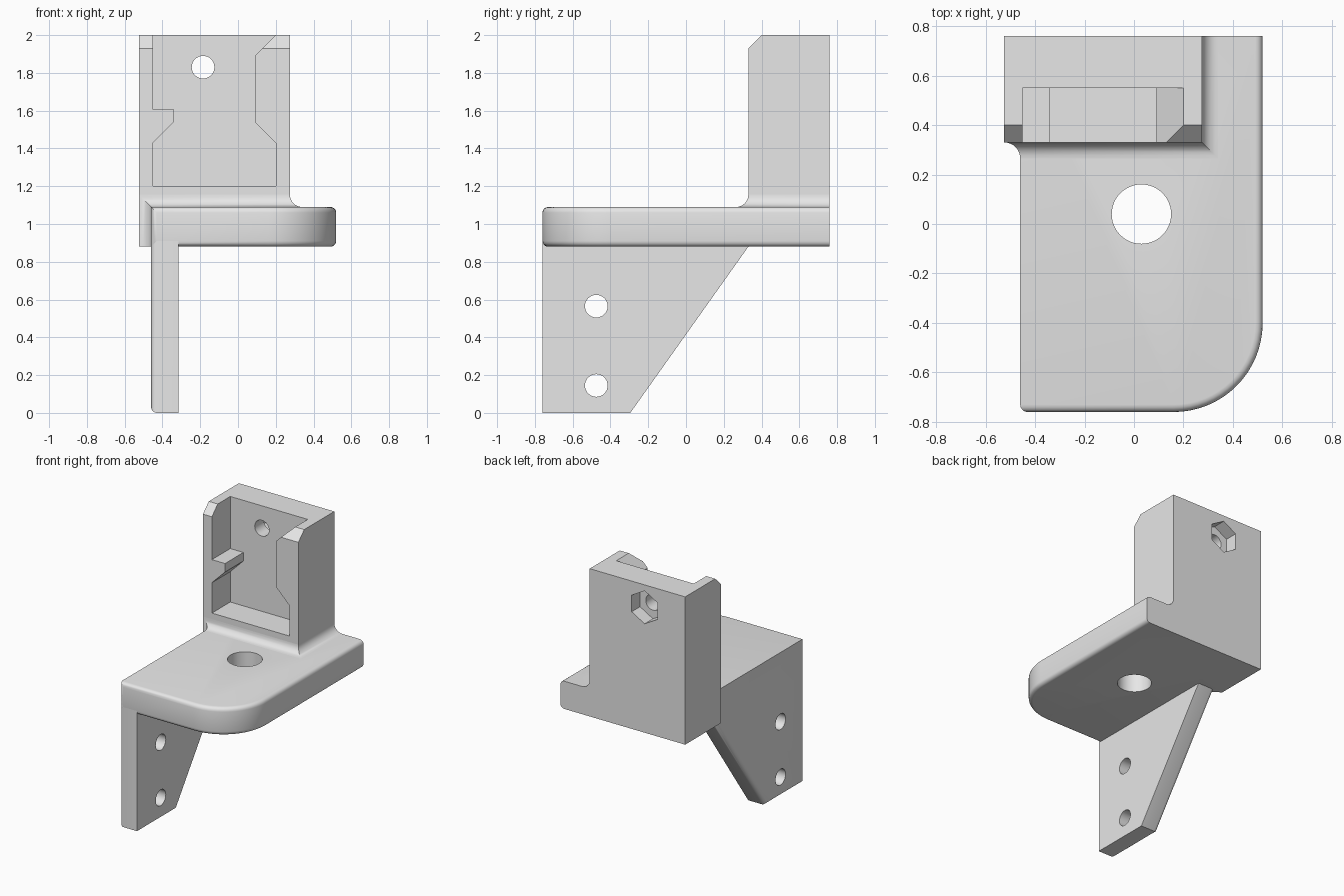
import bpy, bmesh
from math import sin, cos, pi, radians
from mathutils import Vector

if "Cube" in bpy.data.objects:
    bpy.data.objects.remove(bpy.data.objects["Cube"], do_unlink=True)

GREY = (0.8, 0.8, 0.8, 1.0)
mat = bpy.data.materials.new("plain_grey")
mat.use_nodes = True
mat.diffuse_color = GREY
mat.node_tree.nodes["Principled BSDF"].inputs["Base Color"].default_value = GREY

# Shared dimensions
LEFT, RIGHT, FRONT, BACK = -0.46, 0.52, -0.76, 0.76
BASE, DECK, TOP = 0.88, 1.09, 2.0
TOWER_L, TOWER_R, TOWER_F = -0.525, 0.275, 0.33
ROUND = 0.03


def make_object(name, bm):
    bmesh.ops.recalc_face_normals(bm, faces=bm.faces)
    mesh = bpy.data.meshes.new(name)
    bm.to_mesh(mesh)
    bm.free()
    mesh.materials.append(mat)
    obj = bpy.data.objects.new(name, mesh)
    bpy.context.collection.objects.link(obj)
    return obj


def arc(cx, cy, r, start, end, steps):
    angles = [radians(start + (end - start) * i / steps) for i in range(steps + 1)]
    return [(cx + r * cos(a), cy + r * sin(a)) for a in angles]


def prism(name, profile, axis, lo, hi, round_rule=None):
    """Extrude a profile along an axis; round the edges chosen by round_rule."""
    place = {"x": lambda p, d: (d, p[0], p[1]),
             "y": lambda p, d: (p[0], d, p[1]),
             "z": lambda p, d: (p[0], p[1], d)}[axis]
    bm = bmesh.new()
    a = [bm.verts.new(place(p, lo)) for p in profile]
    b = [bm.verts.new(place(p, hi)) for p in profile]
    bm.faces.new(a)
    bm.faces.new(b)
    for i in range(len(a)):
        j = (i + 1) % len(a)
        bm.faces.new((a[i], a[j], b[j], b[i]))
    bmesh.ops.recalc_face_normals(bm, faces=bm.faces)
    if round_rule:
        edges = [e for e in bm.edges if round_rule(e.verts[0].co, e.verts[1].co)]
        bmesh.ops.bevel(bm, geom=edges, offset=ROUND, offset_type='OFFSET',
                        segments=4, profile=0.5, affect='EDGES')
    return make_object(name, bm)


def cut(obj, cutter):
    mod = obj.modifiers.new("cut", 'BOOLEAN')
    mod.operation = 'DIFFERENCE'
    mod.solver = 'EXACT'
    mod.object = cutter
    bpy.context.view_layer.objects.active = obj
    bpy.ops.object.modifier_apply(modifier=mod.name)
    bpy.data.objects.remove(cutter, do_unlink=True)


def drill(obj, u, v, r, axis, lo, hi, sides=32, turn=0):
    ring = arc(u, v, r, turn, turn + 360, sides)[:-1]
    cut(obj, prism("drill", ring, axis, lo, hi))


# Deck plate: large rounded corner, softened rim on front and right
def plate_rim(p, q):
    mid = (p + q) / 2
    if abs(p.z - q.z) > 0.01:
        return mid.x < LEFT + 0.01 and mid.y < 0
    return mid.x > LEFT + 0.01 and mid.y < BACK - 0.01


CORNER = 0.36
outline = [(LEFT, BACK), (LEFT, FRONT)]
outline += arc(RIGHT - CORNER, FRONT + CORNER, CORNER, -90, 0, 16)
outline += [(RIGHT, BACK)]
plate = prism("deck_plate", outline, "z", BASE, DECK, plate_rim)
drill(plate, 0.03, 0.04, 0.12, "z", 0.7, 1.3, 48)


# Mounting leg: tapered web with rounded outer edges and two bolt holes
def leg_rim(p, q):
    return max(p.x, q.x) < LEFT + 0.01 and min(p.z, q.z) < 0.99


leg_side = [(FRONT, 1.0), (FRONT, 0), (-0.295, 0), (TOWER_F, BASE), (TOWER_F, 1.0)]
leg = prism("mounting_leg", leg_side, "x", LEFT, -0.315, leg_rim)
for z in (0.145, 0.565):
    drill(leg, -0.475, z, 0.06, "x", -0.7, 0)

# Tower block with chamfered front top edge
tower_side = [(TOWER_F, BASE), (BACK, BASE), (BACK, TOP), (0.4, TOP), (TOWER_F, 1.93)]
tower = prism("holder_tower", tower_side, "x", TOWER_L, TOWER_R)

# Open pocket, leaving a ledge on one wall and a rib on the other
pocket = [(-0.45, 1.2), (0.2, 1.2), (0.2, 1.43), (0.09, 1.54), (0.09, 1.89),
          (0.2, TOP), (0.2, 2.1), (-0.45, 2.1), (-0.45, 1.605),
          (-0.34, 1.605), (-0.34, 1.54), (-0.45, 1.43)]
cut(tower, prism("pocket_cutter", pocket, "y", 0.2, 0.55))

# Bolt hole with hexagonal nut recess at the back
drill(tower, -0.185, 1.83, 0.06, "y", 0.4, 0.9)
drill(tower, -0.185, 1.83, 0.125, "y", 0.66, 0.9, 6, 30)

# Concave fillet swept round the tower foot with mitred corners
# Each stop: corner point, direction along the tower, direction along the plate
stops = [((LEFT, TOWER_F, BASE), (-1, 0, 0), (0, -1, 0)),
         ((LEFT, TOWER_F, DECK), (-1, 0, 1), (0, -1, 0)),
         ((TOWER_R, TOWER_F, DECK), (0, 0, 1), (1, -1, 0)),
         ((TOWER_R, BACK, DECK), (0, 0, 1), (1, 0, 0))]
FILLET, STEPS = 0.065, 8
bm = bmesh.new()
sections = []
for point, up, out in stops:
    uv = [(0, 0)]
    for i in range(STEPS + 1):
        t = pi / 2 * i / STEPS
        uv.append((1 - sin(t), 1 - cos(t)))
    sections.append([bm.verts.new(Vector(point) + FILLET * (u * Vector(up) + v * Vector(out)))
                     for u, v in uv])
for s, t in zip(sections, sections[1:]):
    for i in range(len(s)):
        j = (i + 1) % len(s)
        bm.faces.new((s[i], s[j], t[j], t[i]))
bm.faces.new(sections[0])
bm.faces.new(sections[-1])
fillet = make_object("foot_fillet", bm)

# Smooth the rounds while keeping hard edges crisp
bpy.ops.object.select_all(action='DESELECT')
for obj in (plate, leg, tower, fillet):
    obj.select_set(True)
bpy.context.view_layer.objects.active = plate
bpy.ops.object.shade_smooth_by_angle(angle=radians(30))
